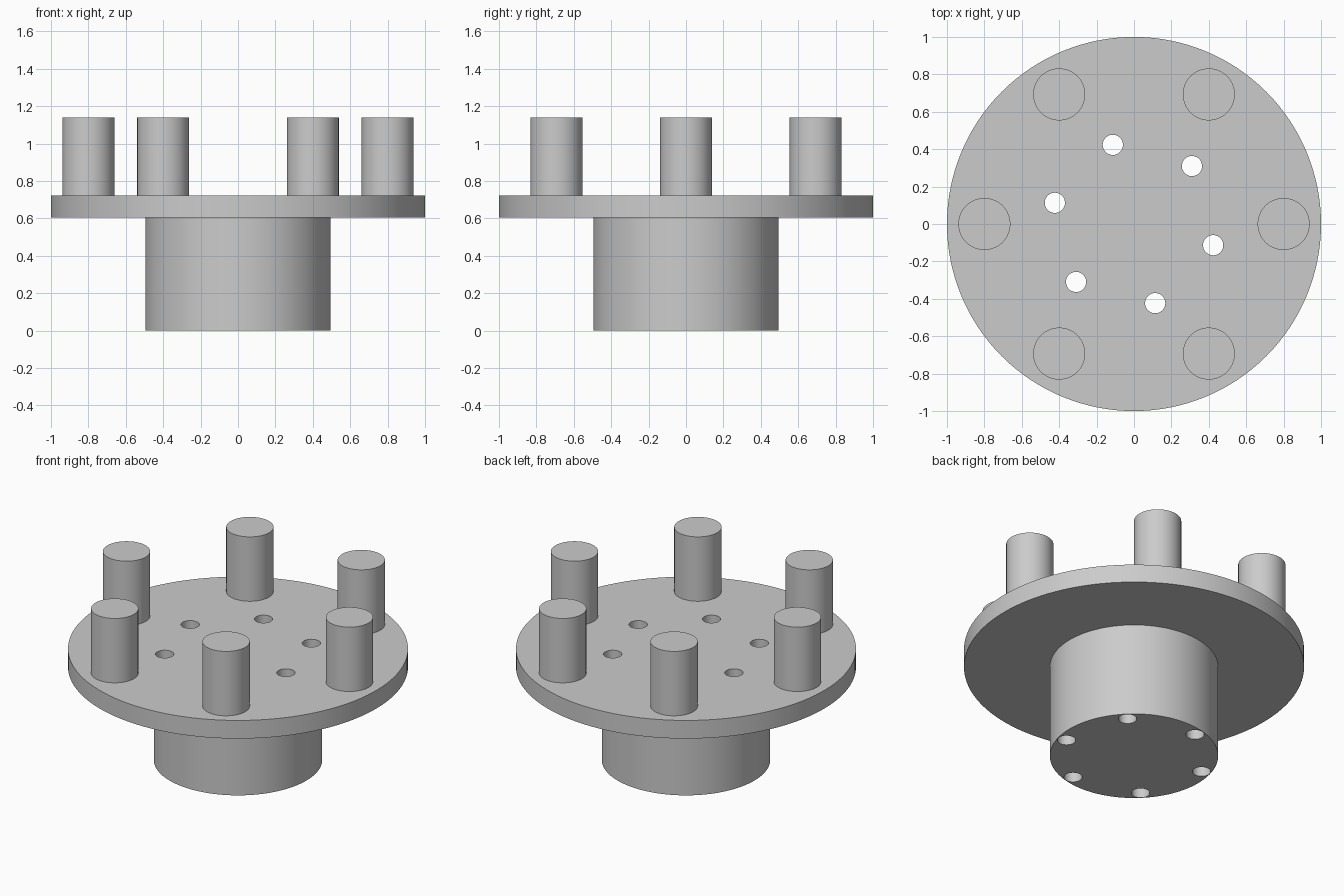
import bpy, bmesh, math
from mathutils import Matrix

default = bpy.data.objects.get("Cube")
if default:
    bpy.data.objects.remove(default, do_unlink=True)

# Single plain grey
grey = bpy.data.materials.new("plain grey")
grey.use_nodes = True
colour = (0.6, 0.6, 0.6, 1.0)
grey.diffuse_color = colour
grey.node_tree.nodes["Principled BSDF"].inputs["Base Color"].default_value = colour


def make_object(name, bm):
    bmesh.ops.recalc_face_normals(bm, faces=bm.faces)
    mesh = bpy.data.meshes.new(name)
    bm.to_mesh(mesh)
    bm.free()
    mesh.materials.append(grey)
    obj = bpy.data.objects.new(name, mesh)
    bpy.context.collection.objects.link(obj)
    return obj


def turned(name, profile, segments):
    """Closed solid of revolution from (radius, z) rings, capped at both ends."""
    bm = bmesh.new()
    rings = []
    for r, z in profile:
        angles = [2 * math.pi * i / segments for i in range(segments)]
        rings.append([bm.verts.new((r * math.cos(a), r * math.sin(a), z)) for a in angles])
    for low, high in zip(rings, rings[1:]):
        for i in range(segments):
            j = (i + 1) % segments
            bm.faces.new((low[i], low[j], high[j], high[i]))
    bm.faces.new(rings[0][::-1])
    bm.faces.new(rings[-1])
    return make_object(name, bm)


def on_circle(radius, start, z):
    """Six evenly spaced positions around the axis."""
    for k in range(6):
        a = math.radians(start + 60 * k)
        yield (radius * math.cos(a), radius * math.sin(a), z)


def smooth(obj):
    bpy.ops.object.select_all(action='DESELECT')
    obj.select_set(True)
    bpy.context.view_layer.objects.active = obj
    bpy.ops.object.shade_smooth_by_angle(angle=math.radians(30))


# Hub and flange turned as one body
body = turned("flanged_hub", [(0.495, 0), (0.495, 0.604), (1, 0.604), (1, 0.722)], 128)

# Through holes, cut with one temporary cutter
bm = bmesh.new()
for pos in on_circle(0.438, 45, 0.36):
    bmesh.ops.create_cone(bm, cap_ends=True, segments=40, radius1=0.054, radius2=0.054,
                          depth=1.0, matrix=Matrix.Translation(pos))
cutter = make_object("hole_cutter", bm)
cutter.hide_render = True
cut = body.modifiers.new("bolt_holes", 'BOOLEAN')
cut.operation = 'DIFFERENCE'
cut.solver = 'EXACT'
cut.object = cutter
bpy.context.view_layer.objects.active = body
bpy.ops.object.modifier_apply(modifier=cut.name)
bpy.data.objects.remove(cutter, do_unlink=True)
smooth(body)

# Drive pins, seated slightly into the flange
for n, pos in enumerate(on_circle(0.8, 0, 0.0), 1):
    pin = turned(f"pin_{n}", [(0.139, 0.70), (0.139, 1.14)], 64)
    pin.location = pos
    smooth(pin)
